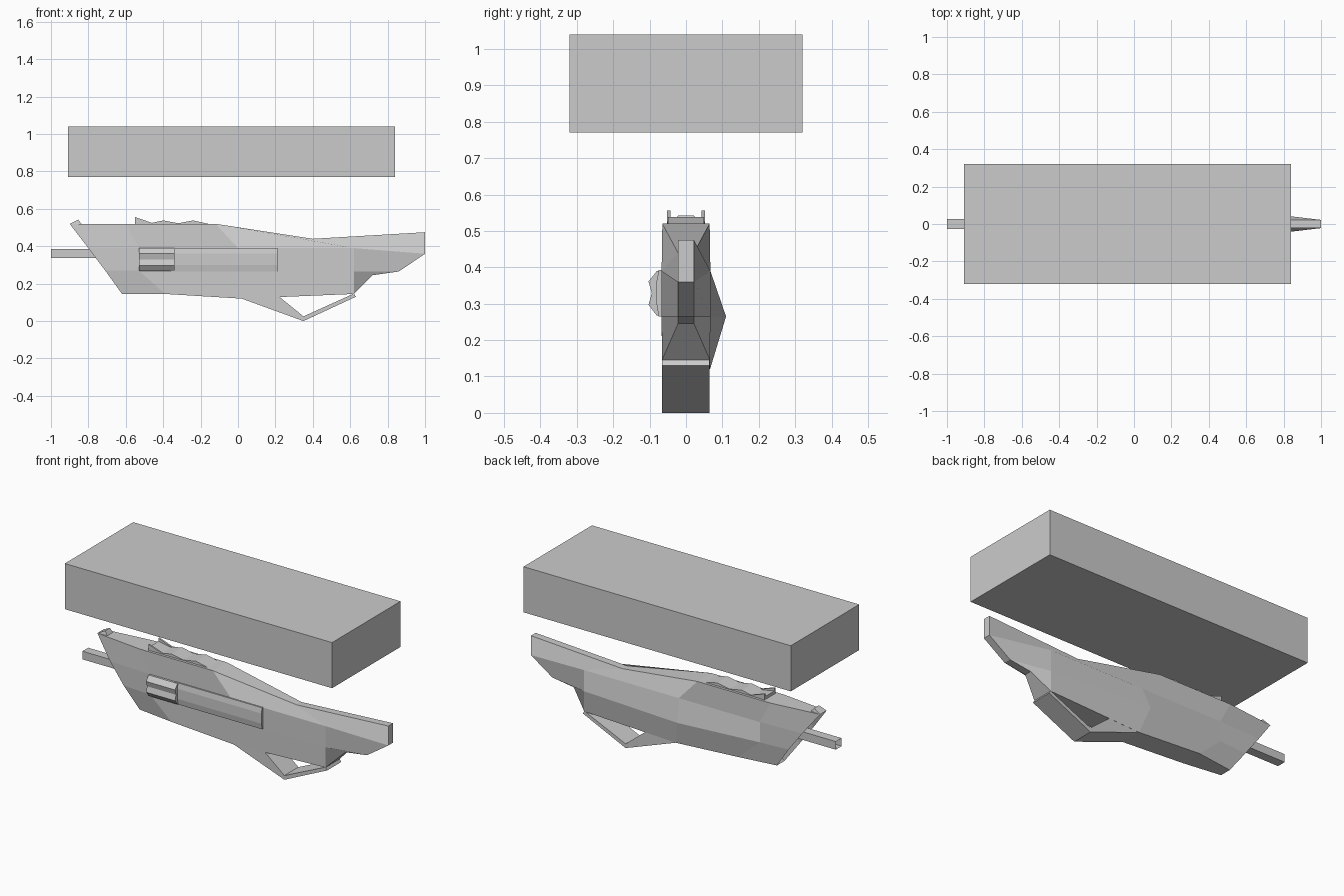
import bpy, bmesh
from mathutils import Vector

if "Cube" in bpy.data.objects:
    bpy.data.objects.remove(bpy.data.objects["Cube"])


def finish(name, bm):
    bmesh.ops.recalc_face_normals(bm, faces=bm.faces[:])
    me = bpy.data.meshes.new(name)
    bm.to_mesh(me)
    bm.free()
    ob = bpy.data.objects.new(name, me)
    bpy.context.collection.objects.link(ob)
    return ob


def box(bm, lo, hi):
    r = bmesh.ops.create_cube(bm, size=1)
    for v in r["verts"]:
        v.co = Vector([(a + b) / 2 + c * (b - a) for a, b, c in zip(lo, hi, v.co)])


def prism(bm, pts, a, b, axis="y"):
    """Extrude a profile: (x, z) along y, or (y, z) along x."""
    def at(p, t):
        return (p[0], t, p[1]) if axis == "y" else (t, p[0], p[1])
    r0 = [bm.verts.new(at(p, a)) for p in pts]
    r1 = [bm.verts.new(at(p, b)) for p in pts]
    n = len(pts)
    bm.faces.new(r0)
    bm.faces.new(r1[::-1])
    for i in range(n):
        bm.faces.new((r0[i], r0[(i + 1) % n], r1[(i + 1) % n], r1[i]))


def recess(bm, face, rim, depth):
    n = face.normal.copy()
    bmesh.ops.inset_individual(bm, faces=[face], thickness=rim)
    for v in face.verts:
        v.co -= n * depth


# Floating slab
bm = bmesh.new()
box(bm, (-0.91, -0.32, 0.77), (0.84, 0.32, 1.04))
finish("upper_block", bm)

# Faceted hull: each station has four (x, z, half width) points, top to bottom
stations = [
    [(-.90, .52, .03), (-.80, .39, .055), (-.71, .27, .055), (-.62, .145, .035)],
    [(-.60, .52, .065), (-.53, .39, .067), (-.53, .27, .067), (-.39, .145, .066)],
    [(-.12, .52, .065), (0, .39, .067), (-.02, .265, .067), (.02, .12, .066)],
    [(.40, .44, .022), (.62, .39, .067), (.62, .265, .067), (.62, .145, .066)],
    [(1.0, .475, .022), (1.0, .36, .022), (.86, .265, .022), (.72, .245, .022)],
]
bm = bmesh.new()
rings = []
for i, st in enumerate(stations):
    front = [(x, -w, z) for x, z, w in st]
    back = [(x, w, z) for x, z, w in st]
    if i == 2:  # ridge point on the back side
        back[2] = (-.02, .11, .265)
    rings.append([bm.verts.new(p) for p in front + back[::-1]])
for a, b in zip(rings, rings[1:]):
    for j in range(8):
        k = (j + 1) % 8
        bm.faces.new((a[j], a[k], b[k], b[j]))
tail = bm.faces.new(rings[0])
for j in range(3):  # nose end
    bm.faces.new((rings[-1][j], rings[-1][j + 1], rings[-1][6 - j], rings[-1][7 - j]))
bmesh.ops.recalc_face_normals(bm, faces=bm.faces[:])
recess(bm, tail, 0.012, 0.05)
finish("hull", bm)

# Lower guard around a triangular opening
bm = bmesh.new()
prism(bm, [(.02, .12), (.35, .003), (.63, .13), (.62, .147), (.35, .025), (.20, .147), (.03, .147)],
      -.066, .065)
for v in bm.verts:
    v.co.z -= 0.003 if v.co.z < .01 else 0
finish("lower_guard", bm)

# Hollow square barrel
bm = bmesh.new()
box(bm, (-1.0, -.027, .337), (-.62, .027, .385))
bm.normal_update()
end = min(bm.faces, key=lambda f: f.calc_center_median().x)
recess(bm, end, 0.009, 0.08)
finish("barrel", bm)

# Side panel and its ribbed grip
bm = bmesh.new()
prism(bm, [(-.06, .265), (-.075, .265), (-.081, .30), (-.081, .36), (-.075, .392), (-.06, .392)],
      -.36, .21, "x")
finish("side_panel", bm)
bm = bmesh.new()
prism(bm, [(-.06, .267), (-.08, .267), (-.103, .297), (-.094, .329), (-.103, .361), (-.08, .39), (-.06, .39)],
      -.53, -.34, "x")
finish("ribbed_grip", bm)

# Wavy top rail with two thin side fins
bm = bmesh.new()
prism(bm, [(-.55, .51), (-.55, .538), (-.47, .523), (-.40, .538), (-.32, .523), (-.24, .538), (-.16, .52), (-.16, .51)],
      -.05, .05)
finish("top_rail", bm)
bm = bmesh.new()
for s in (-1, 1):
    prism(bm, [(-.55, .52), (-.55, .556), (-.46, .525)], s * .042, s * .052)
finish("rail_fins", bm)
